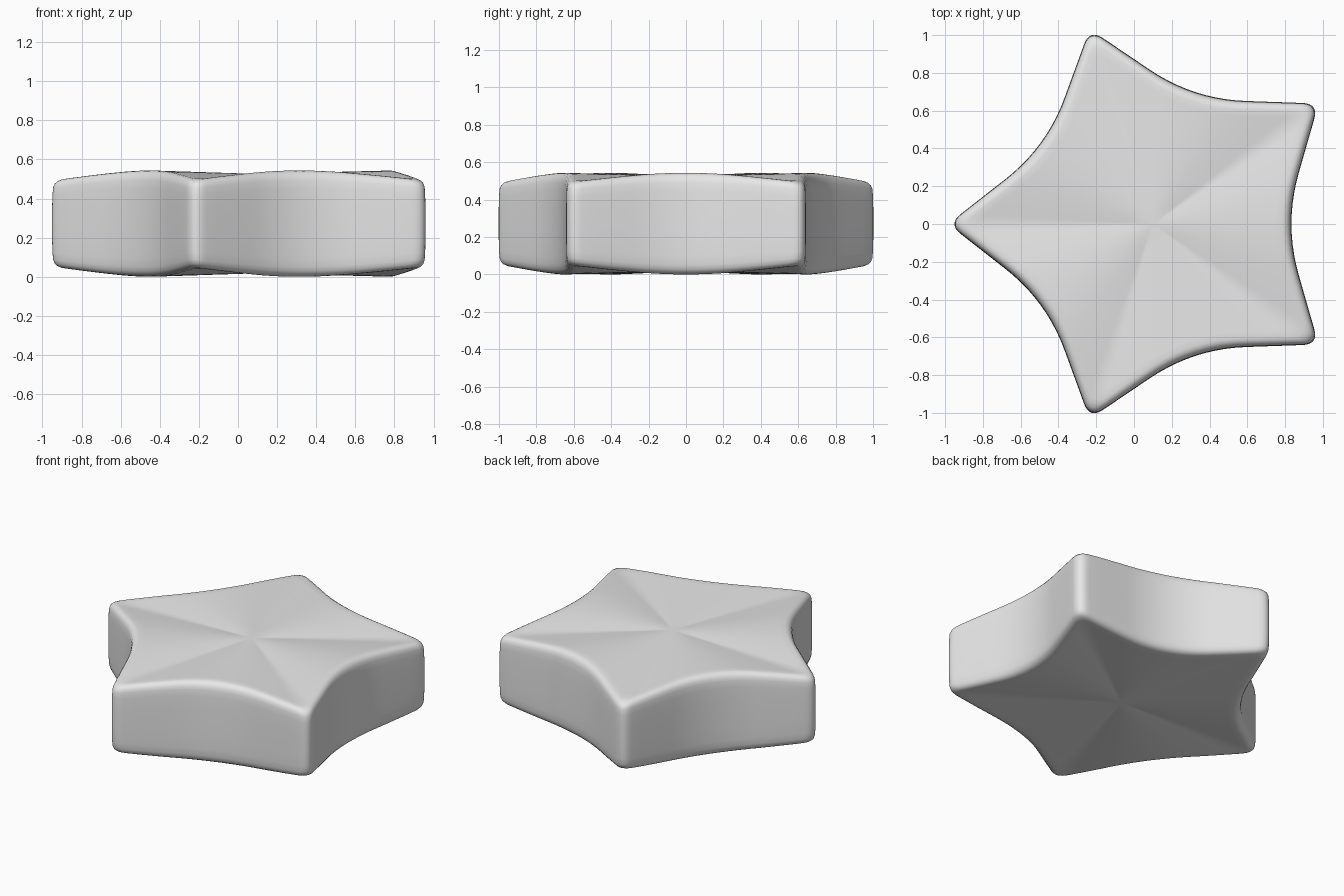
import bpy
import bmesh
from math import cos, sin, pi
from mathutils import Vector

cube = bpy.data.objects.get("Cube")
if cube:
    bpy.data.objects.remove(cube, do_unlink=True)

CENTRE_X = 0.1
MID_Z = 0.272
TIP_R, NOTCH_R = 1.085, 0.695        # corner radii before rounding
TIP_CUT, NOTCH_CUT = 0.087, 0.28     # length of edge taken by each rounding
TIP_H, NOTCH_H, HUB_H = 0.228, 0.273, 0.254   # half thicknesses


def star_outline():
    """Five-pointed outline with tight tips and wide, soft notches."""
    corners = []
    for i in range(10):
        r = TIP_R if i % 2 else NOTCH_R
        a = i * pi / 5
        corners.append(Vector((r * cos(a), r * sin(a))))
    points = []
    for i, c in enumerate(corners):
        cut, steps = (TIP_CUT, 8) if i % 2 else (NOTCH_CUT, 10)
        a = c + (corners[i - 1] - c).normalized() * cut
        b = c + (corners[(i + 1) % 10] - c).normalized() * cut
        for k in range(steps + 1):
            t = k / steps
            points.append(a * (1 - t) ** 2 + c * 2 * t * (1 - t) + b * t * t)
        # straight run to the next corner
        n = corners[(i + 1) % 10]
        next_cut = NOTCH_CUT if i % 2 else TIP_CUT
        end = n + (c - n).normalized() * next_cut
        points += [b.lerp(end, k / 4) for k in range(1, 4)]
    return points


# Section from the top hub over the rounded rim: (radial scale, height factor)
upper = [(s, 1.0) for s in (0.15, 0.35, 0.55, 0.75, 0.88, 0.93)]
upper += [(0.953, 0.985), (0.973, 0.95), (0.987, 0.895), (0.995, 0.81), (0.998, 0.65), (1.0, 0.35)]
section = upper + [(1.0, 0.0)] + [(s, -f) for s, f in reversed(upper)]

outline = star_outline()
radii = [p.length for p in outline]
r_min, r_max = min(radii), max(radii)

bm = bmesh.new()
rings = []
for s, f in section:
    ring = []
    for p, r in zip(outline, radii):
        w = (r - r_min) / (r_max - r_min)
        rim_h = NOTCH_H + (TIP_H - NOTCH_H) * w
        h = HUB_H + (rim_h - HUB_H) * s
        ring.append(bm.verts.new((CENTRE_X + p.x * s, p.y * s, MID_Z + h * f)))
    rings.append(ring)

count = len(outline)
for a, b in zip(rings, rings[1:]):
    for i in range(count):
        j = (i + 1) % count
        bm.faces.new((a[i], b[i], b[j], a[j]))

# Close the top and bottom hubs
for ring, side in ((rings[0], 1), (rings[-1], -1)):
    hub = bm.verts.new((CENTRE_X, 0, MID_Z + side * HUB_H))
    for i in range(count):
        bm.faces.new((hub, ring[i], ring[(i + 1) % count]))
bmesh.ops.recalc_face_normals(bm, faces=bm.faces[:])
for face in bm.faces:
    face.smooth = True

mesh = bpy.data.meshes.new("star_body")
bm.to_mesh(mesh)
bm.free()

grey = bpy.data.materials.new("light_grey")
grey.use_nodes = True
colour = (0.8, 0.8, 0.8, 1)
grey.diffuse_color = colour
grey.node_tree.nodes["Principled BSDF"].inputs["Base Color"].default_value = colour
mesh.materials.append(grey)

star = bpy.data.objects.new("star_body", mesh)
bpy.context.collection.objects.link(star)
